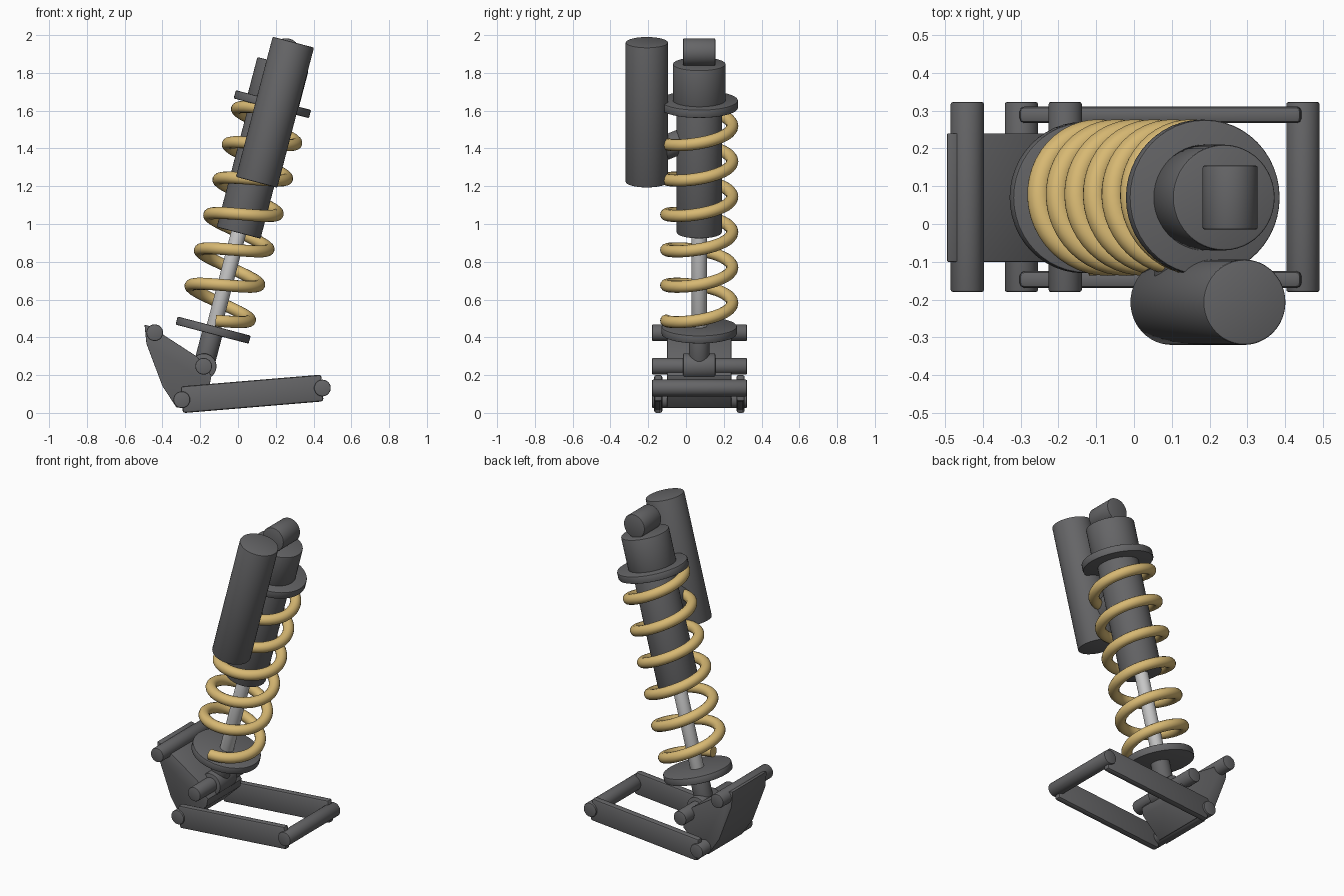
import bpy, bmesh, math
from mathutils import Vector, Matrix

if "Cube" in bpy.data.objects:
    bpy.data.objects.remove(bpy.data.objects["Cube"])


def material(name, rgb):
    m = bpy.data.materials.new(name)
    m.diffuse_color = (*rgb, 1)
    m.use_nodes = True
    m.node_tree.nodes["Principled BSDF"].inputs["Base Color"].default_value = m.diffuse_color
    return m


GREY = material("dark grey metal", (0.13, 0.13, 0.135))
GOLD = material("tan spring", (0.68, 0.48, 0.17))
SILVER = material("light rod metal", (0.56, 0.56, 0.56))


def finish(bm, name, mat, bevel=0.0):
    if bevel:
        sharp = [e for e in bm.edges if e.calc_face_angle(0) > math.radians(50)]
        bmesh.ops.bevel(bm, geom=sharp, offset=bevel, segments=2, profile=0.5, affect='EDGES')
    bmesh.ops.recalc_face_normals(bm, faces=bm.faces)
    me = bpy.data.meshes.new(name)
    bm.to_mesh(me)
    bm.free()
    me.materials.append(mat)
    ob = bpy.data.objects.new(name, me)
    bpy.context.collection.objects.link(ob)
    bpy.ops.object.select_all(action='DESELECT')
    ob.select_set(True)
    bpy.context.view_layer.objects.active = ob
    bpy.ops.object.shade_smooth_by_angle(angle=math.radians(35))
    return ob


def rod(name, a, b, radius, mat=GREY, bevel=0.006):
    """Cylinder between two points."""
    a, b = Vector(a), Vector(b)
    d = b - a
    m = Matrix.Translation((a + b) / 2) @ d.to_track_quat('Z', 'Y').to_matrix().to_4x4()
    bm = bmesh.new()
    bmesh.ops.create_cone(bm, cap_ends=True, segments=48, radius1=radius, radius2=radius,
                          depth=d.length, matrix=m)
    return finish(bm, name, mat, bevel)


def prism(name, outline, y0, y1, bevel):
    """Outline in the x-z plane extruded along y."""
    bm = bmesh.new()
    face = bm.faces.new([bm.verts.new((x, y0, z)) for x, z in outline])
    ext = bmesh.ops.extrude_face_region(bm, geom=[face])
    bmesh.ops.translate(bm, vec=(0, y1 - y0, 0),
                        verts=[v for v in ext["geom"] if isinstance(v, bmesh.types.BMVert)])
    return finish(bm, name, GREY, bevel)


# Tilted shock axis, measured from the lower eye
YC = 0.07
TILT = math.radians(14.7)
BASE = Vector((-0.182, YC, 0.255))
AXIS = Vector((math.sin(TILT), 0, math.cos(TILT)))
SIDE = Vector((math.cos(TILT), 0, -math.sin(TILT)))
BACK = Vector((0, 1, 0))


def along(s):
    return BASE + AXIS * s


# Shock body parts stacked along the axis
rod("lower_clevis", along(0.0), along(0.20), 0.055)
rod("lower_spring_plate", along(0.176), along(0.22), 0.2)
rod("piston_rod", along(0.2), along(0.8), 0.04, SILVER)
rod("damper_body", along(0.73), along(1.43), 0.12)
rod("upper_spring_ring", along(1.412), along(1.457), 0.206)
rod("upper_cap", along(1.44), along(1.656), 0.14)

# Mounting eyes
for name, p, r in (("lower_eye", along(0), 0.068), ("upper_eye", along(1.72), 0.073)):
    rod(name, (p.x, YC - 0.085, p.z), (p.x, YC + 0.085, p.z), r)

# Coil spring: six turns swept with a round section
bm = bmesh.new()
TURNS, STEPS, RING, COIL, WIRE = 6, 48, 14, 0.175, 0.032
S0, S1 = 0.25, 1.412
rings = []
count = TURNS * STEPS
for i in range(count + 1):
    t = i / count
    ang = -math.pi / 2 + t * TURNS * math.tau
    radial = SIDE * math.cos(ang) + BACK * math.sin(ang)
    tangent = ((BACK * math.cos(ang) - SIDE * math.sin(ang)) * COIL
               + AXIS * ((S1 - S0) / (TURNS * math.tau))).normalized()
    up = radial.cross(tangent)
    c = along(S0 + (S1 - S0) * t) + radial * COIL
    rings.append([bm.verts.new(c + (radial * math.cos(k * math.tau / RING)
                                    + up * math.sin(k * math.tau / RING)) * WIRE)
                  for k in range(RING)])
for r0, r1 in zip(rings, rings[1:]):
    for k in range(RING):
        n = (k + 1) % RING
        bm.faces.new((r0[k], r0[n], r1[n], r1[k]))
bm.faces.new(rings[0])
bm.faces.new(rings[-1])
finish(bm, "coil_spring", GOLD)

# Side reservoir and its bridge to the body
top = Vector((0.293, -0.207, 1.971))
rod("reservoir", top - AXIS * 0.767, top, 0.113)
rod("reservoir_bridge", along(1.27), along(1.16) + Vector((0, -0.27, 0)), 0.065)

# Linkage pivot pins
PIVOTS = {"rocker_pin": (-0.441, 0.433), "shock_pin": (-0.182, 0.255),
          "link_pin": (-0.298, 0.078), "frame_pin": (0.447, 0.14)}
for name, (x, z) in PIVOTS.items():
    rod(name, (x, -0.18, z), (x, 0.323, z), 0.044)

# Rocker block
prism("rocker", [(-0.495, 0.475), (-0.465, 0.467), (-0.215, 0.305), (-0.14, 0.205),
                 (-0.15, 0.157), (-0.27, 0.04), (-0.325, 0.036), (-0.40, 0.15),
                 (-0.485, 0.375)], -0.1, 0.24, 0.003)

# Pair of link bars
c, d = Vector(PIVOTS["link_pin"]), Vector(PIVOTS["frame_pin"])
n = Vector((-(d - c).y, (d - c).x)).normalized() * 0.071
for name, y in (("front_link_bar", -0.147), ("back_link_bar", 0.289)):
    prism(name, [c - n, d - n, d + n, c + n], y - 0.022, y + 0.022, 0.013)

# Rest the model on the ground
bpy.context.view_layer.update()
low = min((o.matrix_world @ v.co).z for o in bpy.data.objects for v in o.data.vertices)
for o in bpy.data.objects:
    o.location.z -= low
